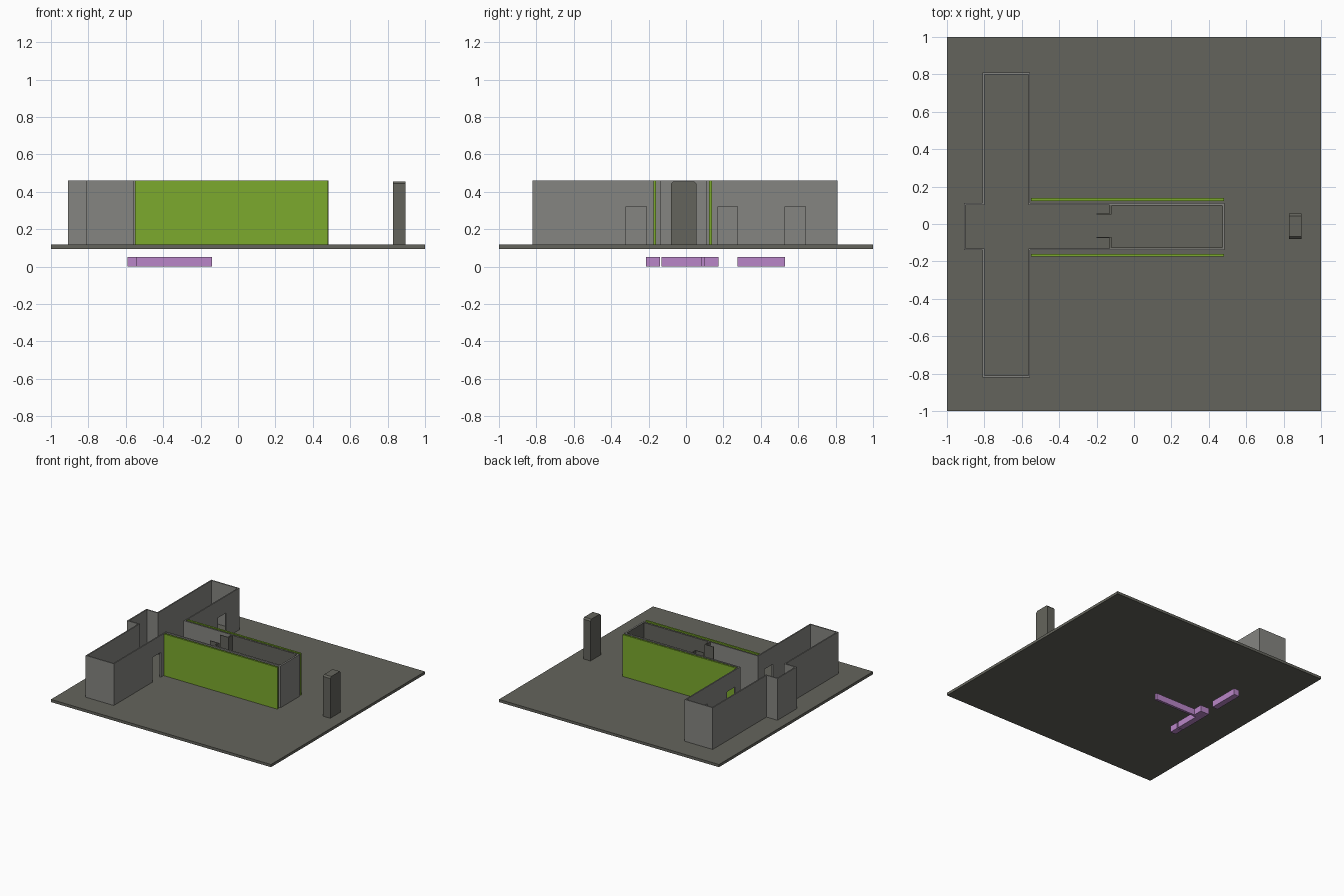
import bpy, bmesh

if "Cube" in bpy.data.objects:
    bpy.data.objects.remove(bpy.data.objects["Cube"])

def mat(name, c):
    m = bpy.data.materials.new(name)
    m.diffuse_color = (*c, 1)
    m.use_nodes = True
    m.node_tree.nodes["Principled BSDF"].inputs["Base Color"].default_value = m.diffuse_color
    return m

LIGHT = mat("light_stone", (0.235, 0.235, 0.22))
DARK = mat("dark_stone", (0.127, 0.127, 0.107))
GREEN = mat("green", (0.2, 0.40, 0.026))
PURPLE = mat("purple", (0.49, 0.24, 0.58))

FLOOR, TOP, DOOR, T = 0.117, 0.46, 0.32, 0.01

def boxes(name, material, spans):
    """One object from boxes given as (x0, x1, y0, y1, z0, z1)."""
    bm = bmesh.new()
    for x0, x1, y0, y1, z0, z1 in spans:
        for v in bmesh.ops.create_cube(bm, size=1)["verts"]:
            v.co = (x0 if v.co.x < 0 else x1, y0 if v.co.y < 0 else y1,
                    z0 if v.co.z < 0 else z1)
    me = bpy.data.meshes.new(name)
    bm.to_mesh(me)
    bm.free()
    me.materials.append(material)
    ob = bpy.data.objects.new(name, me)
    bpy.context.collection.objects.link(ob)
    return ob

def wall(x0, x1, y0, y1, z0=FLOOR, z1=TOP):
    return (x0, x1, y0, y1, z0, z1)

def wall_with_doors(x0, x1, y0, y1, doors):
    """Wall running along y, pierced by door openings."""
    out, y = [], y0
    for a, b in doors:
        out += [wall(x0, x1, y, a), wall(x0, x1, a, b, DOOR, TOP)]
        y = b
    return out + [wall(x0, x1, y, y1)]

# ground slab
boxes("ground_slab", DARK, [(-1, 1, -1, 1, 0.095, FLOOR)])

# cross-shaped roofless hall
W, E, S, N = -0.81, -0.555, -0.82, 0.81      # transept
A, X, NS, NN = -0.91, 0.485, -0.14, 0.112    # west bay, east end, nave sides

transept = [wall(W, E, S, S + T), wall(W, E, N - T, N),
            wall(W, W + T, S + T, NS + T), wall(W, W + T, NN - T, N - T)]
transept += wall_with_doors(E - T, E, S + T, NS + T, [(-0.32, -0.21)])
transept += wall_with_doors(E - T, E, NN - T, N - T, [(0.17, 0.275), (0.53, 0.64)])
boxes("transept_walls", LIGHT, transept)
boxes("west_bay_walls", LIGHT, [wall(A, A + T, NS, NN), wall(A + T, W, NS, NS + T),
                                wall(A + T, W, NN - T, NN)])
boxes("nave_walls", LIGHT, [wall(E, X, NS, NS + T), wall(E, X, NN - T, NN),
                            wall(X - T, X, NS + T, NN - T)])

# dark inner room at the east end of the nave, with open door leaves
P = -0.13
boxes("east_room_lining", DARK, [
    wall(P, X - T, NS + T, NS + T + 0.005), wall(P, X - T, NN - T - 0.005, NN - T),
    wall(X - T - 0.005, X - T, NS + T, NN - T),
    wall(P, P + T, NS + T, -0.07), wall(P, P + T, 0.05, NN - T)])
boxes("door_leaves", DARK, [wall(-0.2, P, -0.075, -0.07), wall(-0.2, P, 0.05, 0.055)])

# green side panels
for side, y in (("south", -0.175), ("north", 0.124)):
    boxes(side + "_green_panel", GREEN, [wall(-0.55, 0.48, y, y + 0.015)])

# free-standing pillar, top edges along x clipped
pillar = boxes("pillar", DARK, [wall(0.83, 0.895, -0.08, 0.055, FLOOR, 0.456)])
bm = bmesh.new()
bm.from_mesh(pillar.data)
edges = [e for e in bm.edges if all(v.co.z > 0.4 for v in e.verts)
         and abs(e.verts[0].co.x - e.verts[1].co.x) > 0.01]
bmesh.ops.bevel(bm, geom=edges, offset=0.012, segments=1, affect='EDGES')
bm.to_mesh(pillar.data)
bm.free()

# purple wall footings below the slab
boxes("footings", PURPLE, [(-0.59, -0.54, -0.215, -0.14, 0, 0.052),
                           (-0.59, -0.54, -0.13, 0.08, 0, 0.052),
                           (-0.59, -0.51, 0.1, 0.175, 0, 0.052),
                           (-0.59, -0.54, 0.275, 0.53, 0, 0.052),
                           (-0.59, -0.14, 0.08, 0.1, 0, 0.052)])
